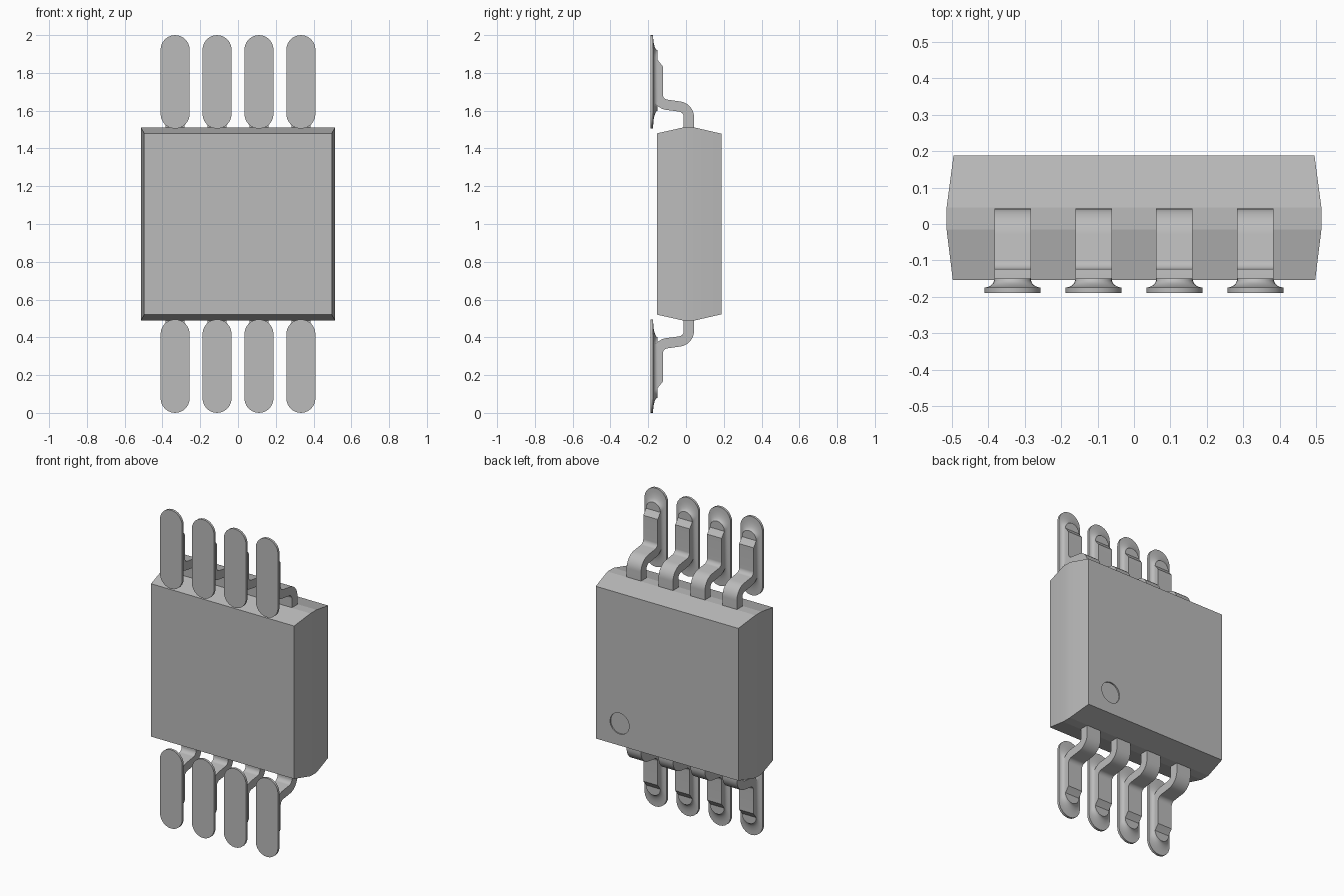
import bpy, bmesh, math
from mathutils import Vector

cube = bpy.data.objects.get("Cube")
if cube:
    bpy.data.objects.remove(cube, do_unlink=True)

grey = bpy.data.materials.new("plain grey")
grey.use_nodes = True
GREY = (0.5, 0.5, 0.5, 1)
grey.diffuse_color = GREY
grey.node_tree.nodes["Principled BSDF"].inputs["Base Color"].default_value = GREY


def finish(name, bm, angle=30):
    """Turn a bmesh into a named object with smooth faces and sharp edges."""
    bmesh.ops.recalc_face_normals(bm, faces=bm.faces)
    mesh = bpy.data.meshes.new(name)
    bm.to_mesh(mesh)
    bm.free()
    mesh.materials.append(grey)
    obj = bpy.data.objects.new(name, mesh)
    bpy.context.collection.objects.link(obj)
    bpy.ops.object.select_all(action="DESELECT")
    obj.select_set(True)
    bpy.context.view_layer.objects.active = obj
    bpy.ops.object.shade_smooth_by_angle(angle=math.radians(angle))
    return obj


def loft(bm, rings):
    """Skin closed rings of points and cap both ends."""
    loops = [[bm.verts.new(p) for p in ring] for ring in rings]
    for a, b in zip(loops, loops[1:]):
        for i in range(len(a)):
            j = (i + 1) % len(a)
            bm.faces.new((a[i], a[j], b[j], b[i]))
    bm.faces.new(loops[0])
    return bm.faces.new(loops[-1])


def rectangle(y, hx, hz):
    return [(sx * hx, y, 1 + sz * hz) for sx, sz in ((-1, -1), (1, -1), (1, 1), (-1, 1))]


def capsule(x, y, r, low, high, steps=12):
    """Upright stadium outline facing the front."""
    pts = []
    for centre, start in ((high - r, 0), (low + r, math.pi)):
        for i in range(steps + 1):
            a = start + math.pi * i / steps
            pts.append((x + r * math.cos(a), y, centre + r * math.sin(a)))
    return pts


def rounded_path(points, radius, steps=8):
    """Polyline in (y, z) with its inner corners rounded."""
    pts = [Vector(p) for p in points]
    out = [pts[0]]
    for a, b, c in zip(pts, pts[1:], pts[2:]):
        u, v = (a - b).normalized(), (c - b).normalized()
        half = u.angle(v) / 2
        centre = b + (u + v).normalized() * radius / math.sin(half)
        p = b + u * radius / math.tan(half) - centre
        q = b + v * radius / math.tan(half) - centre
        out += [centre + p.lerp(q, i / steps).normalized() * radius for i in range(steps + 1)]
    return out + [pts[-1]]


def strip_outline(path, half):
    """Both sides of a constant-thickness strip along a path."""
    left, right = [], []
    for i, p in enumerate(path):
        d = (path[min(i + 1, len(path) - 1)] - path[max(i - 1, 0)]).normalized()
        n = Vector((-d.y, d.x)) * half
        left.append(p + n)
        right.append(p - n)
    return left + right[::-1]


def extrude_x(bm, outline, x, half):
    loft(bm, [[(x + s * half, p[0], p[1]) for p in outline] for s in (-1, 1)])


# Package body with drafted sides
bm = bmesh.new()
back = loft(bm, [rectangle(-0.153, 0.497, 0.48), rectangle(-0.015, 0.514, 0.511),
                 rectangle(0.045, 0.514, 0.511), rectangle(0.188, 0.495, 0.478)])
body = finish("package_body", bm, 10)

# Shallow round marker recess in the back
bm = bmesh.new()
loft(bm, [capsule(0.33, y, 0.066, 0.594, 0.726, 24) for y in (0.18, 0.22)])
cutter = finish("marker_cutter", bm)
cutter.hide_render = True
cutter.hide_viewport = True
cut = body.modifiers.new("marker_recess", "BOOLEAN")
cut.operation = "DIFFERENCE"
cut.object = cutter

# Leads, solder pads and fillets, bottom row then mirrored top row
lead_path = rounded_path([(0.015, 0.53), (0.015, 0.385), (-0.15, 0.362), (-0.15, 0.165)], 0.055)
lead_outline = strip_outline(lead_path, 0.027)
ramp = [(-0.177, 0.165), (-0.123, 0.165)]
for i in range(1, 9):
    t = i / 8
    ramp.append((-0.123 - 0.053 * math.sin(t * math.pi / 2), 0.165 - 0.1 * t))

for row in ("bottom", "top"):
    for n in range(4):
        x = (n - 1.5) * 0.222

        lead = bmesh.new()
        extrude_x(lead, lead_outline, x, 0.05)

        pad = bmesh.new()
        loft(pad, [capsule(x, y, 0.077, 0, 0.495) for y in (-0.189, -0.174)])

        fillet = bmesh.new()
        rings = []
        for i in range(7):
            a = math.pi / 2 * i / 6
            t = math.sin(a)
            rings.append(capsule(x, -0.174 + 0.024 * (1 - math.cos(a)),
                                 0.076 - 0.026 * t, 0.005 + 0.075 * t, 0.49 - 0.09 * t))
        loft(fillet, rings)
        extrude_x(fillet, ramp, x, 0.05)

        for part, mesh in (("lead", lead), ("solder_pad", pad), ("solder_fillet", fillet)):
            if row == "top":
                for v in mesh.verts:
                    v.co.z = 2 - v.co.z
            finish(f"{row}_{part}_{n + 1}", mesh)
